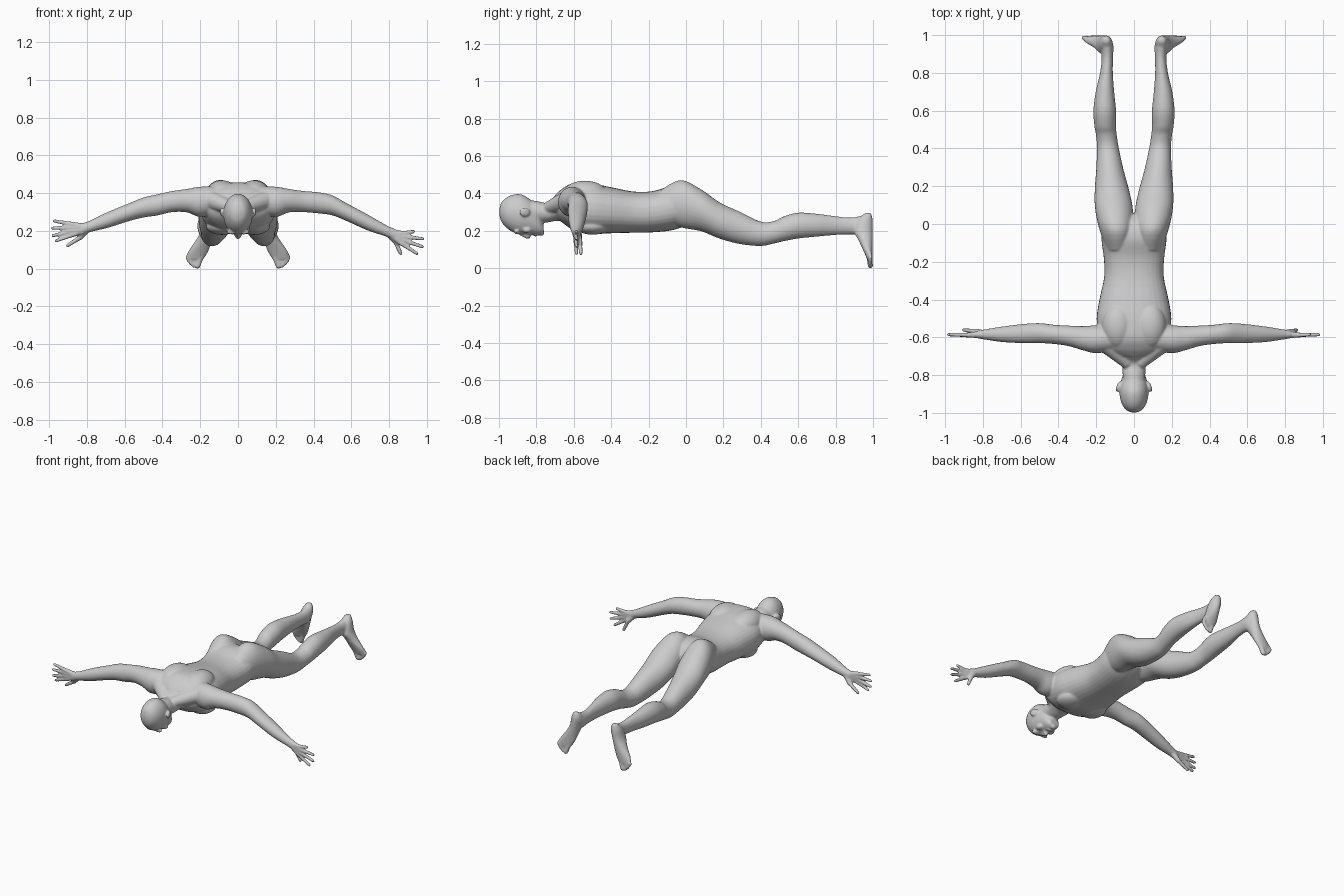
import bpy, bmesh
from math import cos, sin, pi
from mathutils import Vector, Matrix

bm = bmesh.new()
AXES = {'x': (0, 1, 2), 'y': (1, 0, 2), 'z': (2, 0, 1)}


def spline(rows, steps=5):
    """Catmull-Rom interpolation of section rows."""
    out = []
    for i in range(len(rows) - 1):
        a, b, c, d = (rows[max(0, min(len(rows) - 1, i + k))] for k in (-1, 0, 1, 2))
        for s in range(steps):
            t = s / steps
            out.append([0.5 * (2 * q + (r - p) * t + (2 * p - 5 * q + 4 * r - w) * t * t
                               + (3 * q - p - 3 * r + w) * t ** 3)
                        for p, q, r, w in zip(a, b, c, d)])
    return out + [rows[-1]]


def loft(axis, rows, side=1, n=32, power=1.0):
    """Elliptic sections (position, centre u, centre v, radius u, radius v)."""
    rings = []
    for t, u, v, ru, rv in spline(rows):
        ring = []
        for k in range(n):
            c, s = cos(2 * pi * k / n), sin(2 * pi * k / n)
            co = [0, 0, 0]
            for ax, val in zip(AXES[axis], (t, u + ru * abs(c) ** power * (1 if c > 0 else -1),
                                            v + rv * abs(s) ** power * (1 if s > 0 else -1))):
                co[ax] = val
            co[0] *= side
            ring.append(bm.verts.new(co))
        rings.append(ring)
    for a, b in zip(rings, rings[1:]):
        for k in range(n):
            j = (k + 1) % n
            bm.faces.new((a[k], a[j], b[j], b[k]))
    bm.faces.new(rings[0][::-1])
    bm.faces.new(rings[-1])


def blob(co, size, rot=Matrix()):
    m = Matrix.Translation(co) @ rot @ Matrix.Diagonal((*size, 1))
    bmesh.ops.create_uvsphere(bm, u_segments=24, v_segments=14, radius=1, matrix=m)


def digit(p, q, r1, r2):
    """Tapered capsule from p to q."""
    p, q = Vector(p), Vector(q)
    d = q - p
    m = Matrix.Translation((p + q) / 2) @ d.to_track_quat('Z', 'Y').to_matrix().to_4x4()
    bmesh.ops.create_cone(bm, cap_ends=True, segments=14, radius1=r1, radius2=r2,
                          depth=d.length, matrix=m)
    blob(p, (r1,) * 3)
    blob(q, (r2,) * 3)


# Torso
loft('y', [(-.70, 0, .335, .09, .055), (-.66, 0, .335, .165, .092), (-.60, 0, .33, .185, .125),
           (-.50, 0, .318, .198, .134), (-.40, 0, .31, .183, .123), (-.28, 0, .30, .158, .110),
           (-.18, 0, .302, .160, .110), (-.08, 0, .32, .172, .118), (0, 0, .325, .16, .098),
           (.05, 0, .31, .10, .06)], power=.86)

# Neck and head
loft('y', [(-.86, 0, .31, .058, .055), (-.80, 0, .302, .060, .058), (-.74, 0, .298, .064, .053),
           (-.69, 0, .325, .09, .072), (-.62, 0, .34, .11, .09)])
loft('y', [(-.998, 0, .30, .012, .016), (-.985, 0, .30, .042, .055), (-.95, 0, .296, .066, .088),
           (-.90, 0, .290, .077, .107), (-.86, 0, .283, .075, .103), (-.82, 0, .265, .066, .088),
           (-.785, 0, .232, .052, .055), (-.762, 0, .208, .032, .028)])

# Nose, lips and chin
digit((0, -.885, .184), (0, -.845, .169), .009, .014)
blob((0, -.805, .182), (.024, .014, .012))
blob((0, -.775, .19), (.024, .018, .018))

for s in (1, -1):
    # Brow, nostril, cheek and ear
    blob((.032 * s, -.905, .195), (.03, .012, .014))
    blob((.011 * s, -.843, .177), (.009, .01, .009))
    blob((.042 * s, -.85, .205), (.024, .025, .018))
    blob((.083 * s, -.862, .300), (.010, .030, .024), Matrix.Rotation(.3 * s, 4, 'Z'))

    # Shoulder blade, chest muscle and trapezius
    blob((.085 * s, -.54, .395), (.085, .12, .073))
    blob((.085 * s, -.50, .225), (.085, .09, .046))
    digit((.04 * s, -.73, .325), (.16 * s, -.62, .37), .035, .055)

    # Leg with buttock, knee and calf
    loft('y', [(-.14, .085, .34, .06, .075), (-.03, .093, .345, .090, .126),
               (.08, .106, .31, .100, .112), (.18, .117, .255, .091, .097),
               (.29, .128, .215, .072, .086), (.40, .138, .184, .058, .065),
               (.47, .146, .192, .055, .060), (.52, .153, .21, .057, .066),
               (.60, .155, .228, .060, .069), (.70, .154, .230, .049, .061),
               (.80, .146, .228, .034, .050), (.88, .141, .226, .030, .045),
               (.94, .143, .229, .034, .052), (.975, .146, .25, .030, .042)], s)

    # Foot and toes, soles facing backwards
    loft('z', [(.296, .147, .975, .016, .014), (.26, .148, .958, .034, .040),
               (.20, .160, .948, .037, .050), (.15, .180, .960, .043, .038),
               (.09, .211, .974, .053, .024), (.05, .225, .982, .043, .015)], s)
    for k, tip in enumerate([(.214, .014), (.234, .016), (.249, .029), (.260, .043), (.268, .058)]):
        r = .015 if k == 0 else .0115
        digit(((.196 + .014 * k) * s, .980, .062 + .006 * k), (tip[0] * s, .986, tip[1]), r, r)

    # Arm: the right-hand one hangs a little lower
    zs = (.348, .335, .297, .243, .198, .18) if s > 0 else (.337, .324, .298, .258, .222, .208)
    loft('x', [(.10, -.60, .365, .07, .07), (.20, -.61, .354, .074, .080), (.27, -.605, .360, .064, .062),
               (.35, -.592, .355, .054, .056), (.43, -.584, zs[0], .051, .056),
               (.50, -.578, zs[1], .053, .053), (.58, -.580, zs[2], .051, .047),
               (.69, -.584, zs[3], .042, .042), (.79, -.585, zs[4], .027, .030),
               (.83, -.585, zs[5], .020, .032)], s)

    # Hand: fingers fan out, thumb downwards
    if s > 0:
        wrist, tips = (.80, .192), [(.930, .196), (.978, .158), (.976, .116), (.948, .080)]
        knuckles, thumb = [(.868, .188), (.879, .170), (.878, .150), (.868, .132)], (.862, .079)
    else:
        wrist, tips = (.80, .216), [(.972, .252), (.982, .215), (.980, .175), (.962, .148)]
        knuckles, thumb = [(.878, .236), (.885, .217), (.883, .198), (.873, .180)], (.903, .122)
    for (kx, kz), (tx, tz) in zip(knuckles, tips):
        digit((wrist[0] * s, -.585, wrist[1]), (kx * s, -.588, kz), .020, .0135)
        digit((kx * s, -.588, kz), (tx * s, -.586, tz), .0125, .0095)
    mid = (.835 * s, -.568, wrist[1] - .05)
    digit((.80 * s, -.580, wrist[1] - .008), mid, .019, .015)
    digit(mid, (thumb[0] * s, -.562, thumb[1]), .0135, .010)

# Fuse all parts into one smooth skin
bmesh.ops.recalc_face_normals(bm, faces=bm.faces)
mesh = bpy.data.meshes.new("prone_figure")
bm.to_mesh(mesh)
bm.free()
body = bpy.data.objects.new("prone_figure", mesh)
bpy.context.collection.objects.link(body)
fuse = body.modifiers.new("fuse", 'REMESH')
fuse.mode = 'VOXEL'
fuse.voxel_size = .0055
fuse.use_smooth_shade = True
soft = body.modifiers.new("soften", 'SMOOTH')
soft.factor = .5
soft.iterations = 7
